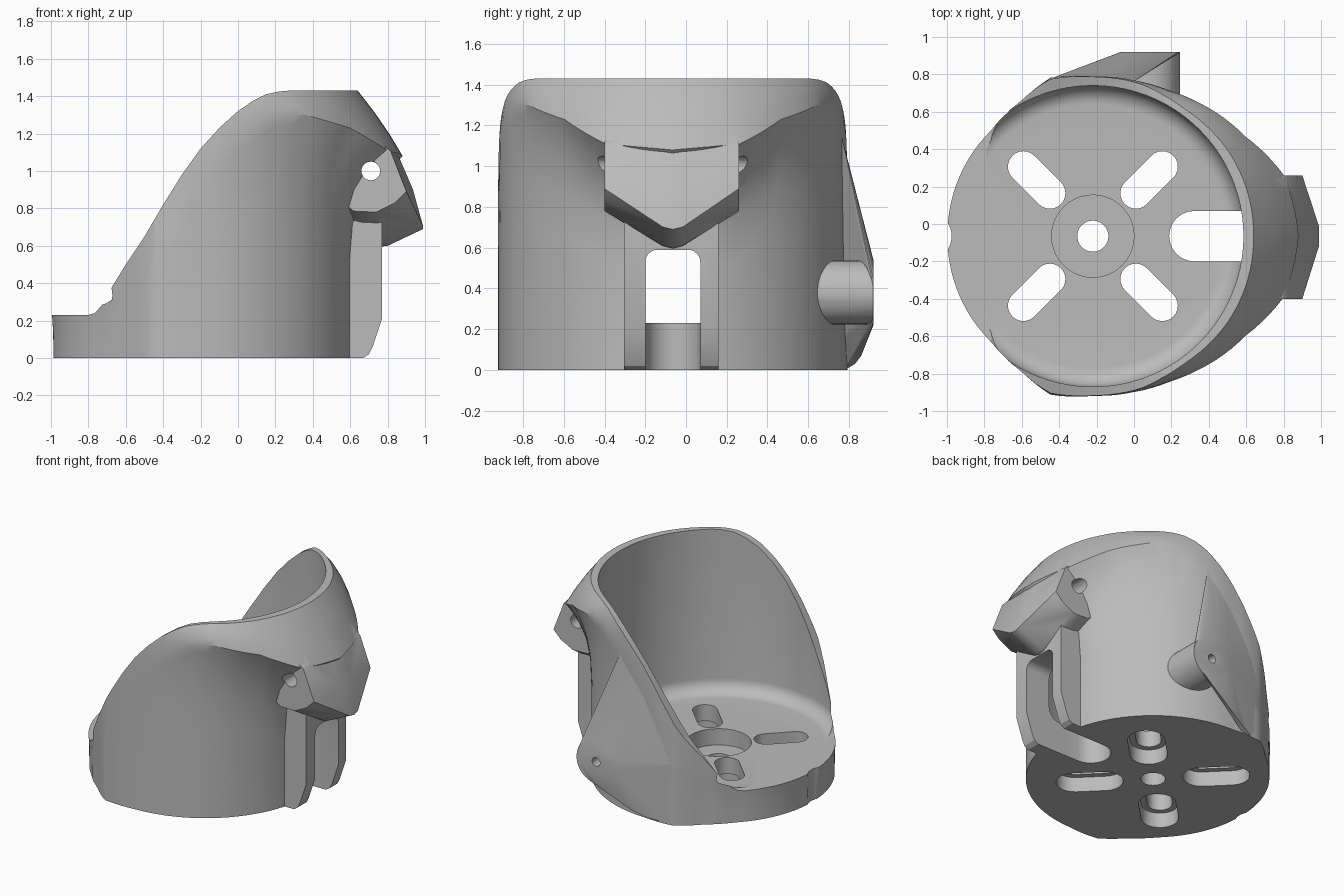
import bpy, bmesh
from math import sin, cos, pi, radians

if "Cube" in bpy.data.objects:
    bpy.data.objects.remove(bpy.data.objects["Cube"], do_unlink=True)

CX, CY = -0.22, -0.065          # cup axis
FLOOR, TOP, INNER = 0.23, 1.43, 0.805

grey = bpy.data.materials.new("light grey")
grey.use_nodes = True
grey.diffuse_color = (0.5, 0.5, 0.5, 1)
grey.node_tree.nodes["Principled BSDF"].inputs["Base Color"].default_value = (0.5, 0.5, 0.5, 1)


def finish(name, bm):
    bmesh.ops.recalc_face_normals(bm, faces=bm.faces)
    me = bpy.data.meshes.new(name)
    bm.to_mesh(me)
    bm.free()
    me.materials.append(grey)
    ob = bpy.data.objects.new(name, me)
    bpy.context.collection.objects.link(ob)
    return ob


def loft(name, rings):
    """Closed rings of equal length, capped at both ends."""
    bm = bmesh.new()
    vs = [[bm.verts.new(p) for p in ring] for ring in rings]
    n = len(vs[0])
    for a, b in zip(vs, vs[1:]):
        for i in range(n):
            j = (i + 1) % n
            bm.faces.new((a[i], a[j], b[j], b[i]))
    bm.faces.new(vs[0][::-1])
    bm.faces.new(vs[-1])
    return finish(name, bm)


def prism(name, pts, axis, a, b):
    """Extrude a 2D outline along y (points are x, z) or z (points are x, y)."""
    place = {"y": lambda p, t: (p[0], t, p[1]), "z": lambda p, t: (p[0], p[1], t)}[axis]
    return loft(name, [[place(p, t) for p in pts] for t in (a, b)])


def hull(name, pts):
    bm = bmesh.new()
    for p in pts:
        bm.verts.new(p)
    res = bmesh.ops.convex_hull(bm, input=bm.verts)
    junk = {v for v in res["geom_interior"] + res["geom_unused"] if isinstance(v, bmesh.types.BMVert)}
    bmesh.ops.delete(bm, geom=list(junk), context="VERTS")
    return finish(name, bm)


def arc(x, y, r, a, b, n):
    return [(x + r * cos(radians(a + (b - a) * i / n)),
             y + r * sin(radians(a + (b - a) * i / n))) for i in range(n + 1)]


def circle(x, y, r, n=40):
    return arc(x, y, r, 0, 360 * (n - 1) / n, n - 1)


def capsule(ang, r0, r1, w):
    """Radial slot outline about the cup axis."""
    a = radians(ang)
    return (arc(CX + r1 * cos(a), CY + r1 * sin(a), w, ang - 90, ang + 90, 12)
            + arc(CX + r0 * cos(a), CY + r0 * sin(a), w, ang + 90, ang + 270, 12))


def combine(ob, tool, op):
    m = ob.modifiers.new("join", "BOOLEAN")
    m.operation, m.solver, m.object = op, "EXACT", tool
    bpy.context.view_layer.objects.active = ob
    bpy.ops.object.modifier_apply(modifier=m.name)
    bpy.data.objects.remove(tool, do_unlink=True)


# Outer wall sections by angle: angle, edge radius, edge height, rim radius, base radius
KEYS = [(0, 1.10, 1.08, .86, .85), (18, 1.07, 1.11, .86, .85), (33, .975, 1.23, .855, .85),
        (52, .91, 1.305, .84, .85), (62, .88, 1.28, .835, .85), (75, .862, 1.15, .83, .85),
        (89, .852, .9, .825, .85), (105, .877, .45, .82, .876), (118, .815, .35, .80, .81),
        (133, .79, .3, .79, .78), (180, .787, .3, .787, .768)]


def section(deg):
    d = abs((deg + 180) % 360 - 180)
    for a, b in zip(KEYS, KEYS[1:]):
        if d <= b[0]:
            t = (d - a[0]) / (b[0] - a[0])
            return [p + (q - p) * t for p, q in zip(a, b)][1:]


def wall_profile(deg):
    re, ze, rt, rb = section(deg)
    z0 = max(ze - 0.6, 0.1 * ze)
    out = [(rb, 0)]
    for t in (0, .35, .6, .8, .92, 1):
        out.append((rb + (re - rb) * t ** 2.5, z0 + (ze - z0) * t))
    for s in (.33, .67, 1):
        out.append((re + (rt - re) * s + .012 * sin(pi * s), ze + (TOP - ze) * s))
    return out


def polar(deg, r, z):
    return (CX + r * cos(radians(deg)), CY + r * sin(radians(deg)), z)


# Cup wall with flared hood
angles = range(0, 360, 3)
profiles = [wall_profile(a) for a in angles]
cup = loft("motor_cup", [[polar(a, *p[k]) for a, p in zip(angles, profiles)]
                         for k in range(len(profiles[0]))])

# Hinge arm: V-shaped underside between two flat ends
end = arc(.71, 1.0, .15, 45, 180, 14) + [(.56, .83), (.62, .785), (.74, .78), (.84, .83), (.9, .89)]
mid = [(.6, .63), (.75, .594), (.8, .6), (.99, .69), (.935, .89), (.84, 1.11)]
arm = hull("hinge_arm", [(x, y, z) for y in (-.4, .26) for x, z in end]
           + [(x, CY + d, z + abs(d) * .25) for d in (-.05, 0, .05) for x, z in mid])
combine(cup, arm, "UNION")

# Rib block, later split in two by the window
rib = prism("ribs", [(.5, 0), (.67, 0), (.7, .02), (.72, .06), (.77, .21), (.77, .76), (.5, .76)],
            "y", -.305, .16)
combine(cup, rib, "UNION")

# Rear bulge blending the screw boss into the wall
disc = circle(.09, .38, .16, 32)
pts = [(x, .92, z) for x, z in disc]
for a in range(75, 121, 5):
    re, ze, rt, rb = section(a)
    pts.append(polar(a, re * .995, ze))
for a in range(96, 131, 6):
    pts.append(polar(a, section(a)[3] * .985, 0))
pts += [(-.15, .86, .07), (-.25, .83, .03)]
combine(cup, hull("rear_bulge", pts), "UNION")
combine(cup, prism("rear_boss", circle(.09, .38, .157, 32), "y", .5, .918), "UNION")

# Sweeping rim cut
rim = [(-2, FLOOR), (-.8, FLOOR), (-.765, .24), (-.73, .28), (-.68, .37), (-.6, .5), (-.5, .65),
       (-.4, .82), (-.3, .98), (-.2, 1.12), (-.1, 1.23), (0, 1.32), (.08, 1.375), (.15, 1.41),
       (.22, 1.425), (.3, 1.432), (2, 1.44), (2, 3), (-2, 3)]
combine(cup, prism("rim_cutter", rim, "y", -2, 2), "DIFFERENCE")

# Bore with a filleted floor
fil = .1
bore = [(INNER - fil + x, FLOOR + fil + z) for x, z in arc(0, 0, fil, -90, 0, 8)] + [(INNER, 2)]
combine(cup, loft("bore_cutter", [[polar(a, r, z) for a in angles] for r, z in bore]), "DIFFERENCE")

# Centre recess, shaft hole and cable notch
for name, x, r, a, b in (("recess", CX, .22, .11, .5), ("shaft", CX, .083, -.1, .5),
                         ("notch", -1.105, .13, -.1, .5)):
    combine(cup, prism(name, circle(x, CY, r), "z", a, b), "DIFFERENCE")

# Diagonal screw slots with counterbores underneath
for k in range(4):
    ang = 45 + 90 * k
    combine(cup, prism("slot", capsule(ang, .325, .525, .083), "z", -.1, .5), "DIFFERENCE")
    combine(cup, prism("counterbore", capsule(ang, .325, .525, .125), "z", -.1, .11), "DIFFERENCE")

# Cable slot in the floor and window through the wall
combine(cup, prism("floor_slot", capsule(0, .543, .75, .135), "z", -.1, .4), "DIFFERENCE")
top = arc(CY + .075, .53, .06, 0, 90, 6) + arc(CY - .075, .53, .06, 90, 180, 6)
window = [(CY + .135, -.1)] + top + [(CY - .135, -.1)]
combine(cup, loft("window", [[(x, y, z) for y, z in window] for x in (.45, .95)]), "DIFFERENCE")

# Hinge pin hole and rear screw hole
combine(cup, prism("pin_hole", circle(.71, 1.0, .05, 24), "y", -1.2, 1.2), "DIFFERENCE")
combine(cup, prism("screw_hole", circle(.09, .38, .032, 20), "y", .78, 1.2), "DIFFERENCE")

bpy.ops.object.select_all(action="DESELECT")
cup.select_set(True)
bpy.context.view_layer.objects.active = cup
bpy.ops.object.shade_smooth_by_angle(angle=radians(28))
